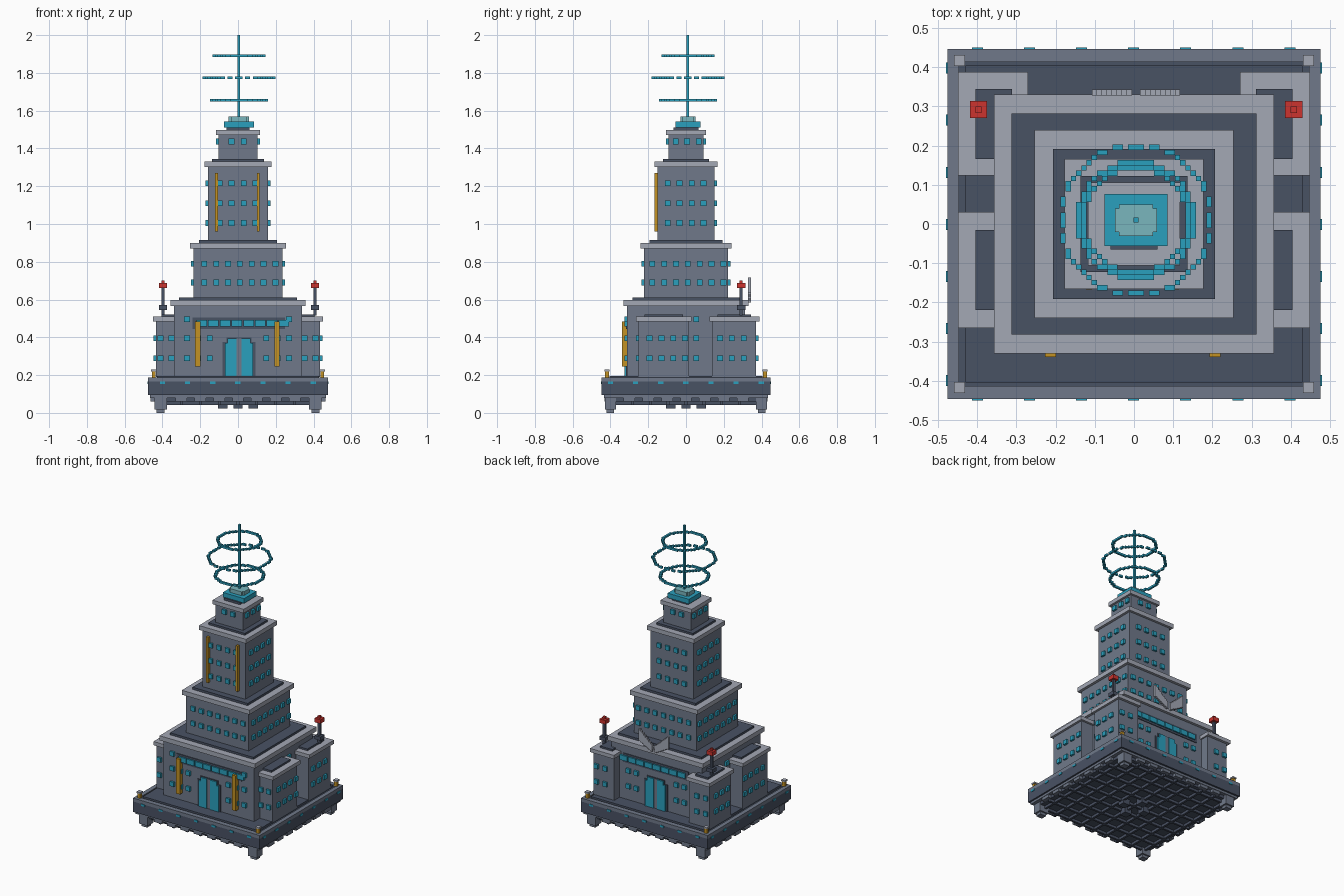
import bpy, bmesh, math

cube = bpy.data.objects.get("Cube")
if cube:
    bpy.data.objects.remove(cube, do_unlink=True)


def material(name, r, g, b):
    lin = [((c / 255 + 0.055) / 1.055) ** 2.4 for c in (r, g, b)] + [1]
    m = bpy.data.materials.new(name)
    m.diffuse_color = lin
    m.use_nodes = True
    m.node_tree.nodes["Principled BSDF"].inputs["Base Color"].default_value = lin
    return m


GREY = material("stone grey", 112, 121, 138)
LIGHT = material("light grey", 163, 168, 181)
DARK = material("dark slate", 73, 82, 100)
TEAL = material("teal", 42, 160, 190)
PALE = material("pale teal", 122, 182, 190)
GOLD = material("gold", 196, 146, 36)
RED = material("red", 204, 52, 46)


def boxes(name, mat, items):
    """One object from boxes given as (x0, x1, y0, y1, z0, z1)."""
    bm = bmesh.new()
    for x0, x1, y0, y1, z0, z1 in items:
        v = bmesh.ops.create_cube(bm, size=1)["verts"]
        bmesh.ops.scale(bm, vec=(x1 - x0, y1 - y0, z1 - z0), verts=v)
        bmesh.ops.translate(bm, vec=((x0 + x1) / 2, (y0 + y1) / 2, (z0 + z1) / 2), verts=v)
    me = bpy.data.meshes.new(name)
    bm.to_mesh(me)
    bm.free()
    me.materials.append(mat)
    ob = bpy.data.objects.new(name, me)
    bpy.context.collection.objects.link(ob)
    return ob


def centred(hx, hy, z0, z1, cx=0.0, cy=0.0):
    return (cx - hx, cx + hx, cy - hy, cy + hy, z0, z1)


def mirror_x(items):
    return items + [(-b[1], -b[0]) + tuple(b[2:]) for b in items]


def mirror_y(items):
    return items + [(b[0], b[1], -b[3], -b[2], b[4], b[5]) for b in items]


W = 0.015   # half window size
P = 0.013   # window projection


def windows_x(xs, y, zs):
    """Windows on a wall facing front or back at depth y."""
    s = 1 if y > 0 else -1
    a, b = sorted((y - s * 0.01, y + s * P))
    return [(x - W, x + W, a, b, z - W, z + W) for x in xs for z in zs]


def windows_y(ys, x, zs):
    """Windows on both side walls at distance x from the middle."""
    return mirror_x([(x - 0.01, x + P, y - W, y + W, z - W, z + W) for y in ys for z in zs])


# Platform
boxes("platform_skirt", GREY, [centred(0.465, 0.435, 0.08, 0.105)])
boxes("platform_body", DARK, [centred(0.476, 0.447, 0.095, 0.165)])
boxes("platform_rim", GREY, mirror_x([(0.447, 0.476, -0.447, 0.447, 0.165, 0.188)])
      + mirror_y([(-0.447, 0.447, 0.414, 0.447, 0.165, 0.188)]))
boxes("platform_floor", DARK, [centred(0.447, 0.414, 0.165, 0.18)])
boxes("floor_slab", DARK, [centred(0.43, 0.405, 0.18, 0.195)])
lights = [-0.4 + 0.133 * i for i in range(7)]
boxes("platform_lights", TEAL,
      mirror_y([(x - 0.014, x + 0.014, 0.44, 0.451, 0.153, 0.166) for x in lights])
      + mirror_x([(0.47, 0.48, y - 0.014, y + 0.014, 0.153, 0.166) for y in lights]))
boxes("corner_lamp_posts", GOLD, mirror_x(mirror_y([centred(0.01, 0.01, 0.188, 0.22, 0.446, 0.418)])))
boxes("corner_lamp_caps", LIGHT, mirror_x(mirror_y([centred(0.014, 0.014, 0.22, 0.23, 0.446, 0.418)])))

# Underside with its lattice, feet and small hanging blocks
boxes("underside_plate", DARK, [centred(0.44, 0.41, 0.06, 0.085)])
boxes("underside_lattice", DARK,
      [centred(0.007, 0.41, 0.043, 0.06, -0.4 + 0.1 * i) for i in range(9)]
      + [centred(0.44, 0.007, 0.043, 0.06, 0, -0.38 + 0.095 * i) for i in range(9)])
boxes("underside_blocks", DARK, [centred(0.025, 0.025, 0.022, 0.06, x, y)
                                 for x, y in ((-0.08, 0), (0.08, 0), (0, 0.08), (0, -0.08))])
boxes("skirt_lugs", GREY,
      mirror_y([centred(0.03, 0.012, 0.06, 0.085, -0.3 + 0.1 * i, 0.42) for i in range(7)])
      + mirror_x([centred(0.012, 0.03, 0.06, 0.085, 0.45, -0.3 + 0.1 * i) for i in range(7)]))
boxes("feet", GREY, mirror_x(mirror_y([centred(0.033, 0.03, 0.018, 0.08, 0.41, 0.4),
                                       centred(0.022, 0.02, 0, 0.02, 0.41, 0.4)])))

# Stacked tiers: body half sizes, cornice half sizes, roof half sizes, heights
TIERS = [
    ("main_hall", 0.34, 0.312, 0.358, 0.33, 0.313, 0.282, 0.19, 0.567, 0.598, 0.612),
    ("second_tier", 0.236, 0.222, 0.254, 0.24, 0.207, 0.192, 0.60, 0.87, 0.90, 0.915),
    ("third_tier", 0.16, 0.15, 0.177, 0.166, 0.137, 0.122, 0.90, 1.303, 1.332, 1.345),
    ("top_tier", 0.103, 0.092, 0.117, 0.106, 0.06, 0.065, 1.33, 1.47, 1.497, 1.512),
]
for name, bx, by, cx, cy, rx, ry, z0, z1, z2, z3 in TIERS:
    boxes(name + "_walls", GREY, [centred(bx, by, z0, z1)])
    boxes(name + "_cornice", LIGHT, [centred(cx, cy, z1, z2)])
    boxes(name + "_roof", DARK, [centred(rx, ry, z2, z3)])

# Wings: two on each side
boxes("wing_walls", GREY, mirror_x([(0.28, 0.434, 0.138, 0.37, 0.19, 0.485),
                                    (0.28, 0.434, -0.252, 0.015, 0.19, 0.485)]))
boxes("wing_cornices", LIGHT, mirror_x([(0.27, 0.449, 0.124, 0.388, 0.485, 0.51),
                                        (0.27, 0.449, -0.266, 0.03, 0.485, 0.51)]))
boxes("wing_roofs", DARK, mirror_x([(0.312, 0.405, 0.166, 0.345, 0.51, 0.522),
                                    (0.312, 0.405, -0.22, -0.015, 0.51, 0.522)]))

# Windows
low = (0.29, 0.395)
boxes("main_hall_windows", TEAL,
      windows_x((-0.27, -0.21, -0.15, 0.15, 0.21, 0.27), -0.312, low)
      + windows_x((-0.21, -0.15, 0.15, 0.21), 0.312, low)
      + windows_x((-0.27, 0.27), -0.312, (0.495,))
      + windows_y((0.055,), 0.34, low + (0.495,)))
boxes("wing_windows", TEAL,
      windows_x((-0.41, -0.352, 0.352, 0.41), -0.252, low)
      + windows_x((-0.41, -0.345, 0.345, 0.41), 0.37, low)
      + windows_y((-0.193, -0.13, -0.067, -0.005, 0.18, 0.243, 0.306), 0.434, low))
seven = [0.01 + 0.0627 * i for i in range(-3, 4)]
mid = (0.69, 0.79)
boxes("second_tier_windows", TEAL, windows_x(seven, -0.222, mid)
      + windows_x(seven, 0.222, mid) + windows_y(seven, 0.236, mid))
four = (-0.097, -0.034, 0.03, 0.093)
high = (1.005, 1.11, 1.215)
boxes("third_tier_windows", TEAL, windows_x(four, -0.15, high)
      + windows_x(four, 0.15, high) + windows_y(four, 0.16, high))
boxes("top_tier_windows", TEAL, windows_x(four[1:3], -0.092, (1.437,))
      + windows_x(four[1:3], 0.092, (1.437,)) + windows_y((-0.055, 0.005, 0.067), 0.103, (1.437,)))

# Doors and lit bands on the front and back walls
boxes("door_frames", DARK, mirror_y([(-0.082, 0.092, 0.3, 0.317, 0.19, 0.375),
                                     (-0.062, 0.072, 0.3, 0.317, 0.375, 0.4)]))
boxes("door_panels", TEAL, mirror_y([
    (-0.07, -0.008, 0.3, 0.325, 0.19, 0.37), (-0.055, -0.008, 0.3, 0.325, 0.37, 0.395),
    (0.018, 0.08, 0.3, 0.325, 0.19, 0.37), (0.018, 0.065, 0.3, 0.325, 0.37, 0.395)]))
boxes("door_divider", GREY, mirror_y([(-0.008, 0.018, 0.3, 0.32, 0.19, 0.395)]))
boxes("lit_band_backing", DARK, mirror_y([(-0.24, 0.25, 0.3, 0.317, 0.445, 0.505)]))
boxes("lit_band", TEAL, mirror_y([(-0.22 + 0.062 * i, -0.164 + 0.062 * i, 0.3, 0.326, 0.458, 0.492)
                                  for i in range(8)]))

# Gold pilasters and strips
boxes("gold_pilasters", GOLD, [(-0.227, -0.199, -0.34, -0.305, 0.245, 0.483),
                               (0.193, 0.221, -0.34, -0.305, 0.245, 0.483)])
boxes("gold_strips", GOLD, [(-0.122, -0.107, -0.167, -0.145, 0.96, 1.27),
                            (0.1, 0.115, -0.167, -0.145, 0.96, 1.27)])

# Winged crest on the back parapet, stepping up outwards
crest = []
for i in range(8):
    z0, z1 = 0.585 + 0.007 * i, 0.635 + 0.0115 * i
    for x in (0.015 + 0.0128 * i, -0.018 - 0.0128 * i):
        crest.append((x, x + 0.0128, 0.328, 0.343, z0, z1))
boxes("winged_crest", LIGHT, crest)

# Beacons on the back wings
for side, x in (("right", -0.397), ("left", 0.408)):
    y = 0.292
    boxes(side + "_beacon_pole", DARK, [centred(0.022, 0.022, 0.545, 0.57, x, y),
                                        centred(0.008, 0.008, 0.515, 0.665, x, y)])
    boxes(side + "_beacon_lamp", RED, [centred(0.022, 0.022, 0.66, 0.687, x, y),
                                       centred(0.008, 0.008, 0.687, 0.702, x, y)])

# Mast and stepped rings
MX, MY, V = 0.005, 0.01, 0.0133
boxes("mast_base", TEAL, [centred(0.08, 0.066, 1.51, 1.542, MX, MY)])
boxes("mast_cap", PALE, [centred(0.054, 0.03, 1.542, 1.568, MX, MY),
                         centred(0.043, 0.04, 1.542, 1.568, MX, MY)])
boxes("mast", TEAL, [centred(V / 2, V / 2, 1.56, 2.0, MX, MY)])


def ring(name, z, r, steps):
    cells = set()
    for i in range(steps):
        a = math.tau * i / steps
        cells.add((round(r * math.cos(a)), round(r * math.sin(a))))
    boxes(name, TEAL, [centred(V / 2, V / 2, z - V / 2, z + V / 2, MX + i * V, MY + j * V)
                       for i, j in sorted(cells)])


ring("lower_ring", 1.654, 11, 64)
ring("middle_ring", 1.774, 14.4, 64)
ring("upper_ring", 1.89, 10, 64)
